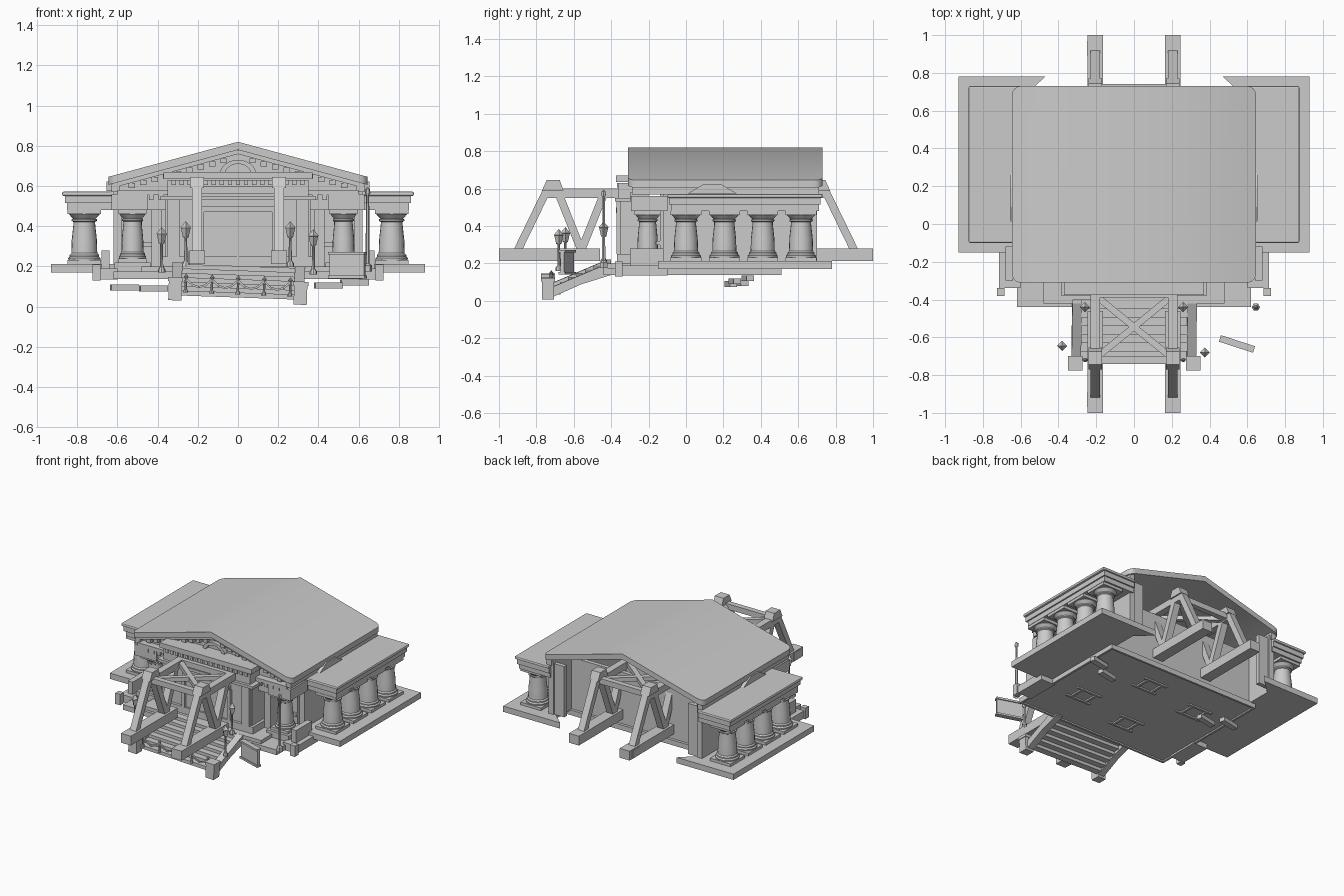
import bpy, bmesh, math
from mathutils import Vector, Matrix

old = bpy.data.objects.get("Cube")
if old:
    bpy.data.objects.remove(old, do_unlink=True)

stone = bpy.data.materials.new("plain_grey")
stone.use_nodes = True
GREY = (0.6, 0.6, 0.6, 1)
stone.diffuse_color = GREY
stone.node_tree.nodes["Principled BSDF"].inputs["Base Color"].default_value = GREY


def finish(name, bm, smooth=False):
    bmesh.ops.recalc_face_normals(bm, faces=bm.faces)
    me = bpy.data.meshes.new(name)
    bm.to_mesh(me)
    bm.free()
    ob = bpy.data.objects.new(name, me)
    bpy.context.collection.objects.link(ob)
    me.materials.append(stone)
    if smooth:
        bpy.ops.object.select_all(action='DESELECT')
        ob.select_set(True)
        bpy.context.view_layer.objects.active = ob
        bpy.ops.object.shade_smooth_by_angle(angle=math.radians(35))
    return ob


def box(name, x, y, z, turn=0):
    """Box from (min, max) pairs, optionally turned about z."""
    bm = bmesh.new()
    bmesh.ops.create_cube(bm, size=1)
    lo, hi = Vector((x[0], y[0], z[0])), Vector((x[1], y[1], z[1]))
    m = Matrix.Translation((lo + hi) / 2) @ Matrix.Rotation(turn, 4, 'Z') @ Matrix.Diagonal((*(hi - lo), 1))
    bm.transform(m)
    return finish(name, bm)


def pair(name, x, y, z):
    return [box("right_" + name, (-x[1], -x[0]), y, z), box("left_" + name, x, y, z)]


def beam(name, p, q, w, h):
    """Rectangular bar between two points."""
    p, q = Vector(p), Vector(q)
    bm = bmesh.new()
    bmesh.ops.create_cube(bm, size=1)
    d = q - p
    side = d.cross(Vector((0, 0, 1))).normalized()
    up = side.cross(d).normalized()
    rot = Matrix((side, d.normalized(), up)).transposed().to_4x4()
    bm.transform(Matrix.Translation((p + q) / 2) @ rot @ Matrix.Diagonal((w, d.length, h, 1)))
    return finish(name, bm)


def extrude(bm, faces, shift):
    ext = bmesh.ops.extrude_face_region(bm, geom=faces, use_keep_orig=True)
    bmesh.ops.translate(bm, vec=shift, verts=[g for g in ext["geom"] if isinstance(g, bmesh.types.BMVert)])


def prism(name, pts, axis, a, b):
    """Extrude a closed outline along an axis from a to b."""
    put = {'X': lambda u, v, t: (t, u, v), 'Y': lambda u, v, t: (u, t, v), 'Z': lambda u, v, t: (u, v, t)}[axis]
    bm = bmesh.new()
    f = bm.faces.new([bm.verts.new(put(u, v, a)) for u, v in pts])
    extrude(bm, [f], Vector(put(0, 0, b - a)))
    return finish(name, bm)


def lathe(name, profile, loc, sides=20):
    bm = bmesh.new()
    vs = [bm.verts.new((r, 0, z)) for r, z in profile]
    es = [bm.edges.new(e) for e in zip(vs, vs[1:])]
    bmesh.ops.spin(bm, geom=vs + es, cent=(0, 0, 0), axis=(0, 0, 1), angle=math.tau, steps=sides)
    bmesh.ops.remove_doubles(bm, verts=bm.verts, dist=1e-4)
    bmesh.ops.translate(bm, vec=loc, verts=bm.verts)
    return finish(name, bm, True)


def column(name, x, y, r, z0, z1):
    """Square plinth, ringed base, swelling shaft and capital."""
    h = z1 - z0
    k = r * 1.25
    box(name + "_plinth", (x - k, x + k), (y - k, y + k), (z0, z0 + .02))
    box(name + "_abacus", (x - k, x + k), (y - k, y + k), (z1 - .02, z1))
    prof = [(1.2, .07), (1.22, .11), (1.1, .14), (1.1, .17), (.98, .2), (.95, .45), (.82, .74),
            (.82, .78), (.95, .8), (.95, .83), (.85, .84), (1.15, .92), (1.15, .95)]
    lathe(name + "_shaft", [(a * r, b * h) for a, b in prof], (x, y, z0))


# Main gable roof: two sloping slabs meeting at a ridge, plan corners rounded
bm = bmesh.new()
ridge = [bm.verts.new((0, y, .82)) for y in (.73, -.31)]
halves = []
for s in (-1, 1):
    rim = []
    for cy, a0 in ((-.265, -90), (.685, 0)):
        for i in range(7):
            a = math.radians(a0 + i * 15)
            x = .6 + .045 * math.cos(a)
            rim.append(bm.verts.new((s * x, cy + .045 * math.sin(a), .82 - .27 * x)))
    halves.append(bm.faces.new(ridge + rim))
extrude(bm, halves, Vector((0, 0, -.04)))
finish("main_roof", bm, True)
pair("eave_trim", (.59, .63), (-.29, .71), (.57, .625))

# Pediment, cornice and frieze
prism("pediment", [(-.6, .57), (-.6, .62), (0, .785), (.6, .62), (.6, .57)], 'Y', -.25, -.2)
for s in (-1, 1):
    beam("raking_moulding", (s * .6, -.27, .61), (0, -.27, .772), .04, .025)
    for i in range(9):
        t = .12 + i * .095
        x, z = s * .6 * t, .757 - .162 * t
        box("raking_dentil", (x - .016, x + .016), (-.28, -.245), (z - .024, z))
box("front_cornice", (-.6, .6), (-.3, -.2), (.555, .58))
box("front_frieze", (-.58, .58), (-.28, -.2), (.48, .555))
for i in range(25):
    x = -.576 + i * .048
    box("cornice_dentil", (x - .012, x + .012), (-.298, -.27), (.53, .556))
arch = [(math.cos(math.pi * i / 12), math.sin(math.pi * i / 12)) for i in range(13)]
prism("pediment_arch", [(.09 * a, .66 + .07 * b) for a, b in arch]
      + [(.065 * a, .66 + .05 * b) for a, b in reversed(arch)], 'Y', -.28, -.24)

# Main walls, open to the back above the rear wall
pair("side_wall", (.58, .62), (-.12, .7), (.17, .6))
pair("back_return_wall", (.5, .6), (.66, .69), (.21, .58))
box("front_wall", (-.58, .58), (-.14, -.1), (.17, .57))
box("back_wall", (-.6, .6), (.46, .49), (.17, .55))
pair("wall_pilaster", (.38, .43), (-.24, -.12), (.2, .48))
pair("window_sill", (.43, .58), (-.16, -.12), (.3, .32))

# Floor slabs and the rim under them
box("floor_slab", (-.62, .62), (-.44, .51), (.148, .175))
box("front_step", (-.48, .48), (-.42, -.1), (.175, .2))
pair("floor_rim", (.605, .62), (-.44, .51), (.138, .15))
for y in (-.44, .495):
    box("floor_rim_end", (-.605, .605), (y, y + .015), (.138, .15))
pair("side_curb", (.6, .715), (-.34, -.1), (.135, .19))
pair("curb_post", (.685, .725), (-.38, -.34), (.13, .21))
pair("short_balustrade", (.64, .68), (-.3, -.12), (.19, .28))
for s in (-1, 1):
    prism("wing_base", [(s * a, b) for a, b in
          [(.93, -.15), (.93, .78), (.47, .78), (.6, .66), (.6, -.15)]], 'Z', .17, .212)

# Portico block and doorway
box("portico_body", (-.36, .36), (-.35, -.14), (.2, .54))
box("portico_plinth", (-.38, .38), (-.37, -.14), (.2, .25))
box("portico_architrave", (-.35, .35), (-.36, -.24), (.54, .63))
box("portico_cornice", (-.37, .37), (-.375, -.25), (.635, .67))
box("portico_ledge", (-.385, .385), (-.38, -.25), (.53, .55))
box("door_panel", (-.17, .17), (-.358, -.34), (.25, .47))
box("door_lintel", (-.19, .19), (-.375, -.34), (.47, .5))
box("door_split", (-.004, .004), (-.364, -.35), (.25, .47))
pair("door_jamb", (.17, .195), (-.372, -.34), (.25, .47))
pair("portico_pilaster", (.29, .35), (-.372, -.34), (.25, .53))
for i in range(17):
    x = -.32 + i * .04
    box("portico_dentil", (x - .011, x + .011), (-.368, -.35), (.605, .63))

# Side wings: entablature, flat roof and four columns each
pair("wing_architrave", (.6, .85), (-.08, .71), (.48, .515))
pair("wing_frieze", (.6, .86), (-.09, .72), (.515, .55))
for s in pair("wing_roof", (.6, .875), (-.1, .73), (.55, .572)):
    bev = s.modifiers.new("soft_edge", 'BEVEL')
    bev.width, bev.segments = .008, 2
for s in (-1, 1):
    for i in range(4):
        column("wing_column", s * .765, .205 * i, .066, .212, .48)
    prism("side_pediment", [(.01, .575), (.09, .622), (.19, .622), (.27, .575)], 'X', s * .6, s * .655)
    # Corner columns beside the portico
    column("corner_column", s * .525, -.205, .056, .22, .48)
    box("corner_pedestal", (s * .525 - .09, s * .525 + .09), (-.295, -.115), (.175, .22))
    box("corner_entablature", (s * .54 - .09, s * .54 + .09), (-.295, -.1), (.48, .56))

# Timber trusses front and back
for e, end in ((-1, "front"), (1, "back")):
    for x in (-.205, .205):
        n = end + "_truss_"
        box(n + "sill", (x - .04, x + .04), sorted((e * 1.0, e * .46)), (.212, .28))
        prism(n + "cap", [(e * .77, .59), (e * .745, .645), (e * .675, .645), (e * .655, .59)], 'X', x - .035, x + .035)
        box(n + "top_beam", (x - .025, x + .025), sorted((e * .74, e * .34)), (.55, .6))
        for a, b in (((.9, .27), (.735, .61)), ((.56, .27), (.695, .61)), ((.56, .27), (.44, .57))):
            beam(n + "leg", (x, e * a[0], a[1]), (x, e * b[0], b[1]), .05, .042)
    for y in (.37, .72):
        box(end + "_cross_beam", (-.2, .2), (e * y - .02, e * y + .02), (.56, .6))
    for s in (-1, 1):
        beam(end + "_cross_brace", (-s * .19, e * .39, .575), (s * .19, e * .7, .575), .035, .03)
for y in (-.93, .93):
    box("sill_block", (-.25, -.235), (y - .04, y + .04), (.215, .275))

# Front staircase, slightly tilted as one group
stairs = []
for i in range(7):
    y = -.72 + i * .045
    stairs.append(box("stair_tread", (-.28, .28), (y, y + .05), (.045 + i * .022, .07 + i * .022)))
for s in (-1, 1):
    stairs.append(prism("stair_side_wall", [(-.74, .02), (-.74, .075), (-.42, .21), (-.4, .21), (-.4, .15), (-.56, .1)],
                        'X', s * .28, s * .33))
    stairs.append(box("stair_pedestal", (s * .312 - .033, s * .312 + .033), (-.77, -.705), (.02, .12)))
    stairs.append(box("pedestal_cap", (s * .312 - .038, s * .312 + .038), (-.775, -.7), (.115, .135)))
for i in range(5):
    x = -.26 + i * .13
    stairs.append(lathe("garland_post", [(.011, 0), (.011, .01), (.006, .02), (.006, .07), (.012, .08), (0, .095)],
                        (x, -.72, .06), 8))
    if i < 4:
        for j in range(4):
            sag = [.13 - .16 * t * (1 - t) for t in (j / 4, (j + 1) / 4)]
            stairs.append(beam("garland", (x + .0325 * j, -.72, sag[0]), (x + .0325 * (j + 1), -.72, sag[1]), .01, .01))
tilt = Matrix.Translation((0, 0, .1)) @ Matrix.Rotation(math.radians(2), 4, 'Y') @ Matrix.Translation((0, 0, -.1))
for ob in stairs:
    ob.data.transform(tilt)

# Lamps and pole
for x, y, z in ((-.38, -.645, .17), (.375, -.68, .16), (-.26, -.44, .2), (.26, -.44, .2)):
    lathe("lamp_post", [(.018, 0), (.018, .015), (.008, .03), (.007, .14), (.014, .15)], (x, y, z), 8)
    lathe("lamp_head", [(0, .145), (.014, .145), (.024, .19), (.027, .192), (.008, .215), (0, .225)], (x, y, z), 4)
lathe("tall_pole", [(.022, 0), (.022, .03), (.01, .04), (.008, .38), (.014, .39), (.012, .41), (0, .42)], (.645, -.44, .175), 6)

# Loose board and fragments
turn = math.radians(-18)
box("loose_board", (.455, .635), (-.645, -.625), (.14, .27), turn)
for z in (.14, .258):
    box("board_rail", (.45, .64), (-.653, -.617), (z, z + .014), turn)
for x, y, z in ((-.565, .3, .08), (-.42, .24, .075), (.45, .26, .09), (.58, .33, .105)):
    box("loose_fragment", (x - .07, x + .07), (y - .02, y + .02), (z, z + .03), .2)

# Frames and pipes under the floor
for x, y in ((-.35, .2), (.1, .28), (.35, -.1), (-.1, -.2)):
    for d in (-.06, .06):
        box("underfloor_rail", (x - .1, x + .1), (y + d - .008, y + d + .008), (.138, .15))
        box("underfloor_rail", (x + d - .008, x + d + .008), (y - .06, y + .06), (.138, .15))
